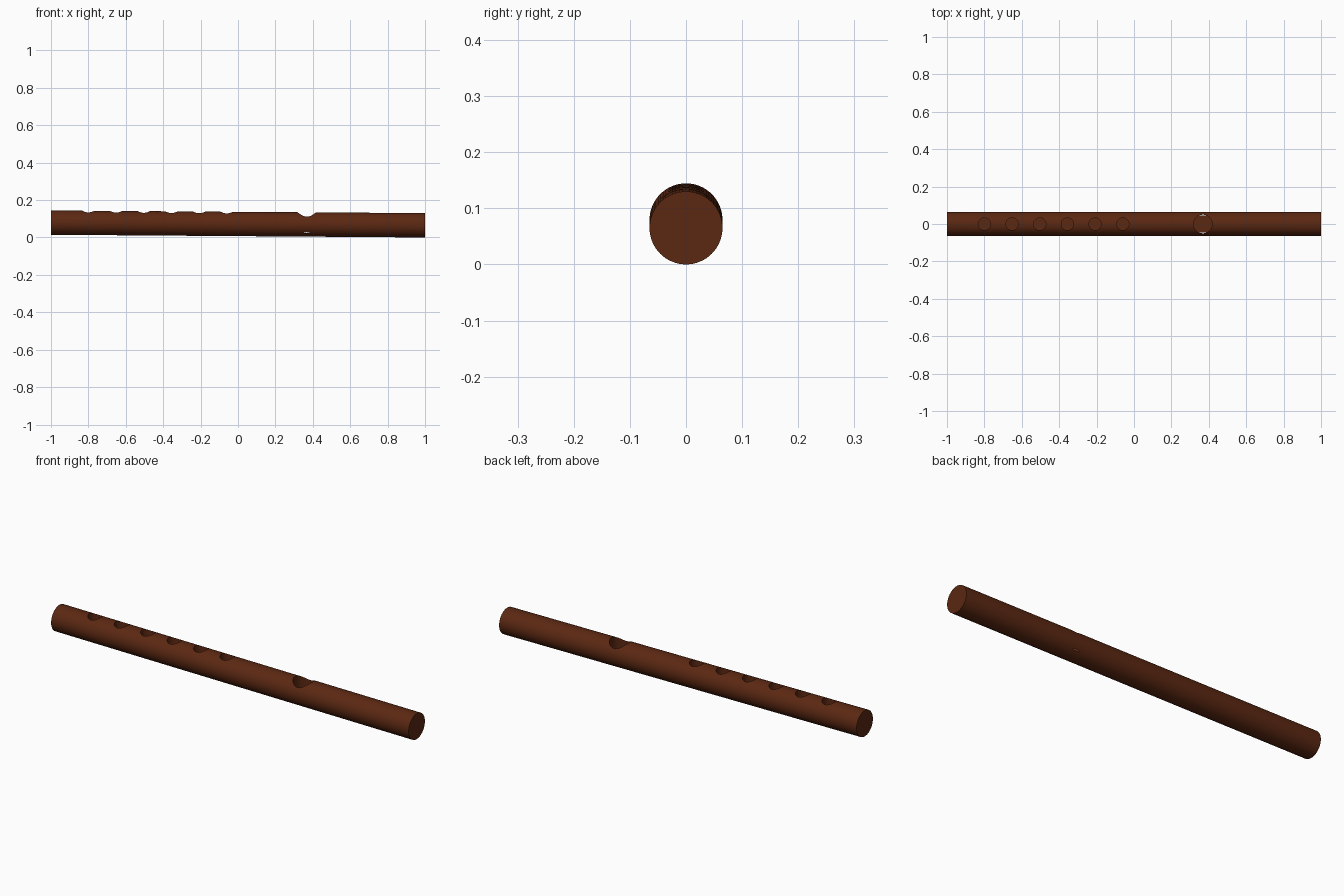
import bpy, math
from mathutils import Matrix

if "Cube" in bpy.data.objects:
    bpy.data.objects.remove(bpy.data.objects["Cube"])

R, TILT = 0.065, 0.0072          # bore radius, slight lean down to the right
MID_Z = R + TILT

wood = bpy.data.materials.new("dark_brown_wood")
wood.diffuse_color = (0.105, 0.021, 0.006, 1)
wood.use_nodes = True
wood.node_tree.nodes["Principled BSDF"].inputs["Base Color"].default_value = wood.diffuse_color


def cylinder(name, radius, depth, loc, rot=(0, 0, 0), sides=48):
    bpy.ops.mesh.primitive_cylinder_add(vertices=sides, radius=radius, depth=depth,
                                        location=loc, rotation=rot)
    ob = bpy.context.object
    ob.name = name
    ob.data.materials.append(wood)
    return ob


# Flute tube
tube = cylinder("flute_tube", R, 1.999, (0, 0, MID_Z), (0, math.pi / 2 + TILT, 0), 64)

# Holes: six finger holes and the larger mouth hole, (x, radius)
holes = [(-0.80 + 0.148 * i, 0.033) for i in range(6)] + [(0.368, 0.05)]
cutters = []
for i, (x, r) in enumerate(holes):
    floor = MID_Z - TILT * x - 0.047
    cutters.append(cylinder(f"hole_cutter_{i}", r, 0.2, (x, 0, floor + 0.1), sides=32))

for c in cutters:
    mod = tube.modifiers.new(c.name, 'BOOLEAN')
    mod.operation = 'DIFFERENCE'
    mod.solver = 'EXACT'
    mod.object = c
    bpy.context.view_layer.objects.active = tube
    bpy.ops.object.modifier_apply(modifier=mod.name)
    bpy.data.objects.remove(c, do_unlink=True)

# Smooth round surfaces, crisp rims
bpy.ops.object.select_all(action='DESELECT')
tube.select_set(True)
bpy.context.view_layer.objects.active = tube
bpy.ops.object.shade_smooth_by_angle(angle=math.radians(30))
